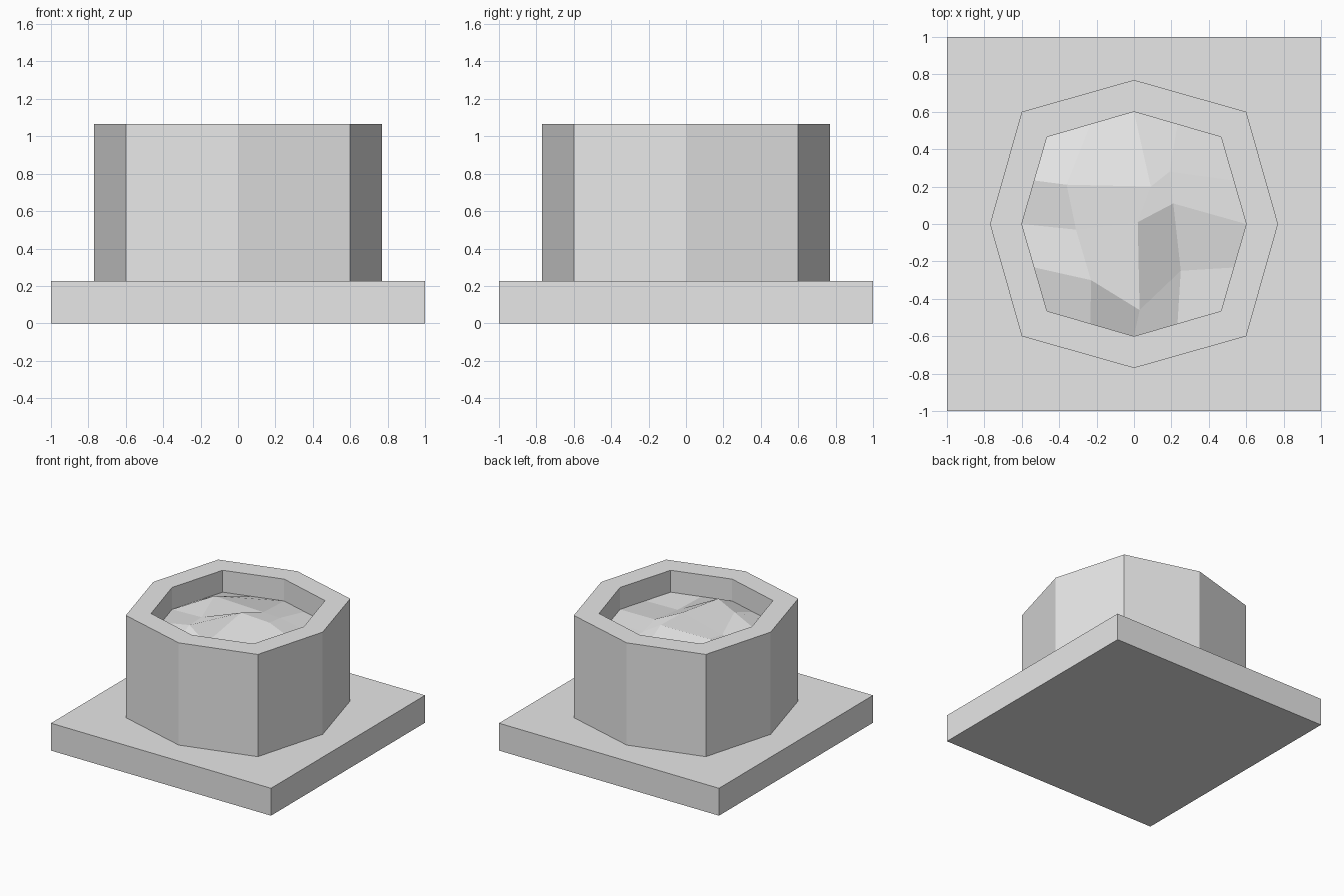
import bpy
import bmesh

cube = bpy.data.objects.get("Cube")
if cube:
    bpy.data.objects.remove(cube, do_unlink=True)

# One neutral grey for the whole model
grey = bpy.data.materials.new("light_grey")
grey.use_nodes = True
grey.diffuse_color = (0.8, 0.8, 0.8, 1)
grey.node_tree.nodes["Principled BSDF"].inputs["Base Color"].default_value = (0.8, 0.8, 0.8, 1)

BASE_TOP, RIM_TOP, SOIL = 0.225, 1.065, 0.885
OUTER = (0.77, 0.60)    # axis corner, diagonal corner
INNER = (0.60, 0.465)


def finish(name, bm):
    bmesh.ops.recalc_face_normals(bm, faces=bm.faces)
    mesh = bpy.data.meshes.new(name)
    bm.to_mesh(mesh)
    bm.free()
    mesh.materials.append(grey)
    obj = bpy.data.objects.new(name, mesh)
    bpy.context.collection.objects.link(obj)
    return obj


def octagon(bm, size, z):
    """Ring of eight corners, alternating axis and diagonal."""
    a, d = size
    corners = [(a, 0), (d, d), (0, a), (-d, d), (-a, 0), (-d, -d), (0, -a), (d, -d)]
    return [bm.verts.new((x, y, z)) for x, y in corners]


# Square slab under the pot
bm = bmesh.new()
bmesh.ops.create_cube(bm, size=1)
for v in bm.verts:
    v.co = (v.co.x * 2, v.co.y * 2, (v.co.z + 0.5) * BASE_TOP)
finish("base_slab", bm)

# Eight-sided pot wall with a flat rim and a recess
bm = bmesh.new()
rings = [octagon(bm, OUTER, BASE_TOP), octagon(bm, OUTER, RIM_TOP),
         octagon(bm, INNER, RIM_TOP), octagon(bm, INNER, SOIL - 0.03)]
for low, high in zip(rings, rings[1:]):
    for i in range(8):
        k = (i + 1) % 8
        bm.faces.new((low[i], low[k], high[k], high[i]))
bm.faces.new(rings[0])
bm.faces.new(rings[-1])
finish("pot", bm)

# Rough soil: a grid fitted to the octagon, with nine uneven inner points
bumps = {
    (-1, 1): (-0.36, 0.21, 0.98), (0, 1): (0.09, 0.20, 0.97), (1, 1): (0.19, 0.28, 0.92),
    (-1, 0): (-0.31, -0.03, 0.91), (0, 0): (0.02, 0.01, 1.02), (1, 0): (0.21, 0.11, 0.95),
    (-1, -1): (-0.23, -0.30, 0.97), (0, -1): (0.03, -0.46, 0.95), (1, -1): (0.25, -0.25, 0.88),
}


def soil_point(i, j):
    if (i, j) in bumps:
        return bumps[i, j]
    a, d = INNER
    t = min(abs(i), abs(j)) / 2
    major, minor = a + (d - a) * t, d / 2
    x = major * (1 if i > 0 else -1) if abs(i) == 2 else minor * i
    y = major * (1 if j > 0 else -1) if abs(j) == 2 else minor * j
    return x, y, SOIL


bm = bmesh.new()
span = range(-2, 3)
grid = {(i, j): bm.verts.new(soil_point(i, j)) for i in span for j in span}
for i in range(-2, 2):
    for j in range(-2, 2):
        bm.faces.new((grid[i, j], grid[i + 1, j], grid[i + 1, j + 1], grid[i, j + 1]))
finish("soil", bm)
